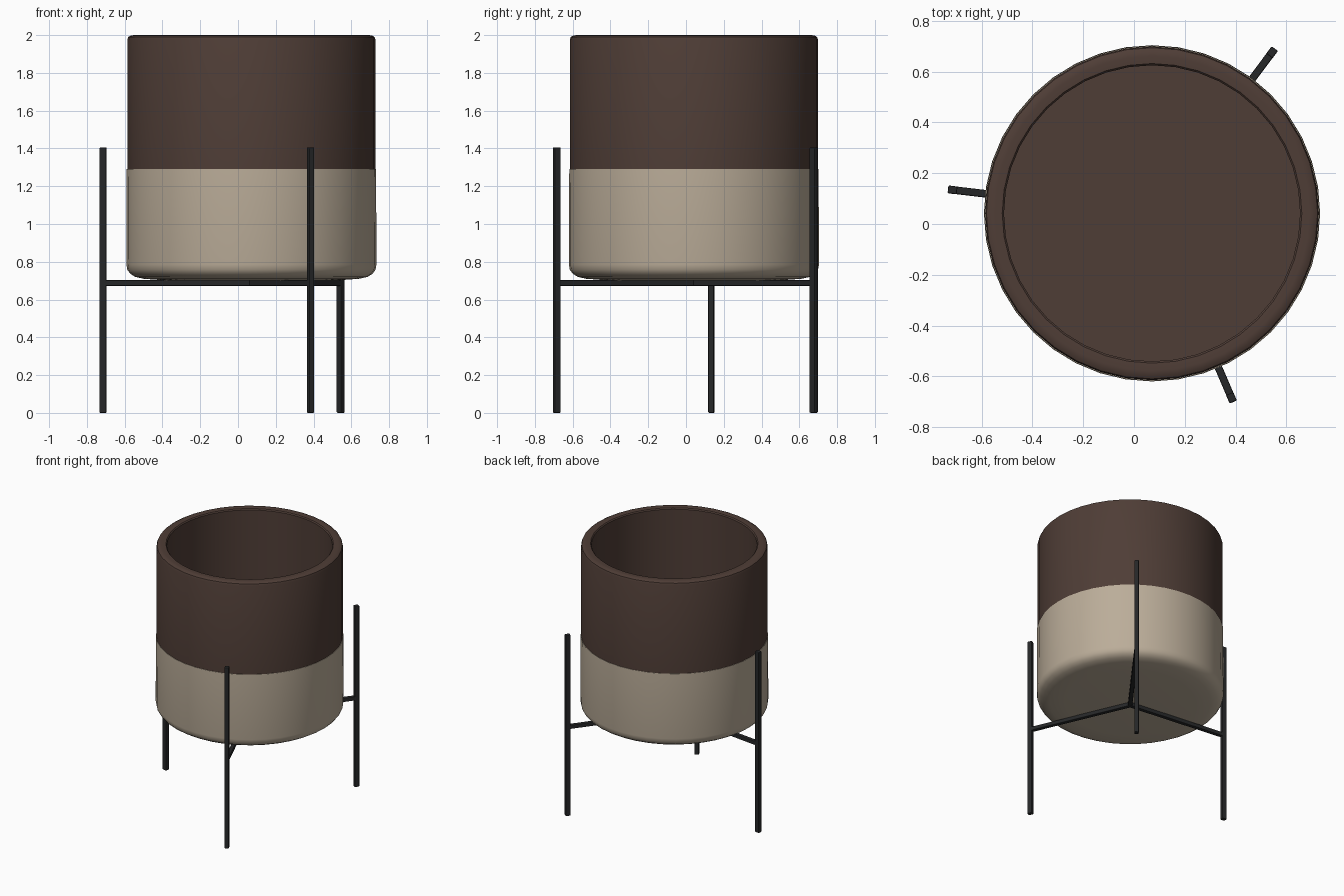
import bpy
import bmesh
from math import radians, cos, sin, pi
from mathutils import Vector

cube = bpy.data.objects.get("Cube")
if cube:
    bpy.data.objects.remove(cube, do_unlink=True)

CENTRE = Vector((0.071, 0.042, 0))
SEGMENTS = 40


def material(name, rgb):
    mat = bpy.data.materials.new(name)
    mat.use_nodes = True
    mat.diffuse_color = (*rgb, 1)
    mat.node_tree.nodes["Principled BSDF"].inputs["Base Color"].default_value = (*rgb, 1)
    return mat


def finish(name, bm, mat, location):
    mesh = bpy.data.meshes.new(name)
    bmesh.ops.recalc_face_normals(bm, faces=bm.faces)
    bm.to_mesh(mesh)
    bm.free()
    mesh.materials.append(mat)
    obj = bpy.data.objects.new(name, mesh)
    obj.location = location
    bpy.context.collection.objects.link(obj)
    return obj


def smooth(obj, angle):
    bpy.ops.object.select_all(action="DESELECT")
    obj.select_set(True)
    bpy.context.view_layer.objects.active = obj
    bpy.ops.object.shade_smooth_by_angle(angle=radians(angle))


def lathe(name, profile, mat):
    """Revolve (radius, height) points about the pot axis."""
    bm = bmesh.new()
    verts = [bm.verts.new((r, 0, z)) for r, z in profile]
    edges = [bm.edges.new(pair) for pair in zip(verts, verts[1:])]
    bmesh.ops.spin(bm, geom=verts + edges, cent=(0, 0, 0), axis=(0, 0, 1),
                   angle=2 * pi, steps=SEGMENTS, use_merge=True)
    bmesh.ops.remove_doubles(bm, verts=bm.verts, dist=0.0005)
    obj = finish(name, bm, mat, CENTRE)
    smooth(obj, 40)
    return obj


def bar(name, size, location, angle, mat):
    """Slim box with softened edges, turned about z."""
    bm = bmesh.new()
    bmesh.ops.create_cube(bm, size=1)
    bmesh.ops.scale(bm, vec=size, verts=bm.verts)
    obj = finish(name, bm, mat, location)
    obj.rotation_euler.z = angle
    bevel = obj.modifiers.new("soft_edges", "BEVEL")
    bevel.width = 0.005
    bevel.segments = 2
    return obj


brown = material("dark_brown_glaze", (0.078, 0.047, 0.037))
cream = material("cream_clay", (0.497, 0.418, 0.319))
black = material("black_metal", (0.019, 0.020, 0.021))

# Pot: glazed outer wall, rounded rim, straight inner wall and flat floor; plain clay below
SPLIT = 1.29
pot = lathe("pot", [
    (0, 0.702), (0.46, 0.702), (0.57, 0.710), (0.615, 0.720), (0.642, 0.737),
    (0.657, 0.758), (0.662, 0.785), (0.660, SPLIT), (0.657, SPLIT),
    (0.657, 1.975), (0.652, 1.990), (0.638, 1.998), (0.62, 2.0),
    (0.59, 1.998), (0.583, 1.990), (0.583, 0.76), (0, 0.76)], brown)
pot.data.materials.append(cream)
for face in pot.data.polygons:
    outside = face.center.xy.length > 0.6 or face.center.z < 0.75
    if outside and face.center.z < SPLIT + 0.001:
        face.material_index = 1

# Stand: three legs joined by spokes under the pot
LEG_RADIUS, LEG_HEIGHT, SPOKE_Z = 0.791, 1.405, 0.688
for i in range(3):
    angle = radians(53.3 + 120 * i)
    out = Vector((cos(angle), sin(angle), 0))
    bar(f"leg_{i + 1}", (0.036, 0.031, LEG_HEIGHT),
        CENTRE + out * LEG_RADIUS + Vector((0, 0, LEG_HEIGHT / 2)), angle, black)
    bar(f"spoke_{i + 1}", (LEG_RADIUS, 0.030, 0.030),
        CENTRE + out * LEG_RADIUS / 2 + Vector((0, 0, SPOKE_Z)), angle, black)
